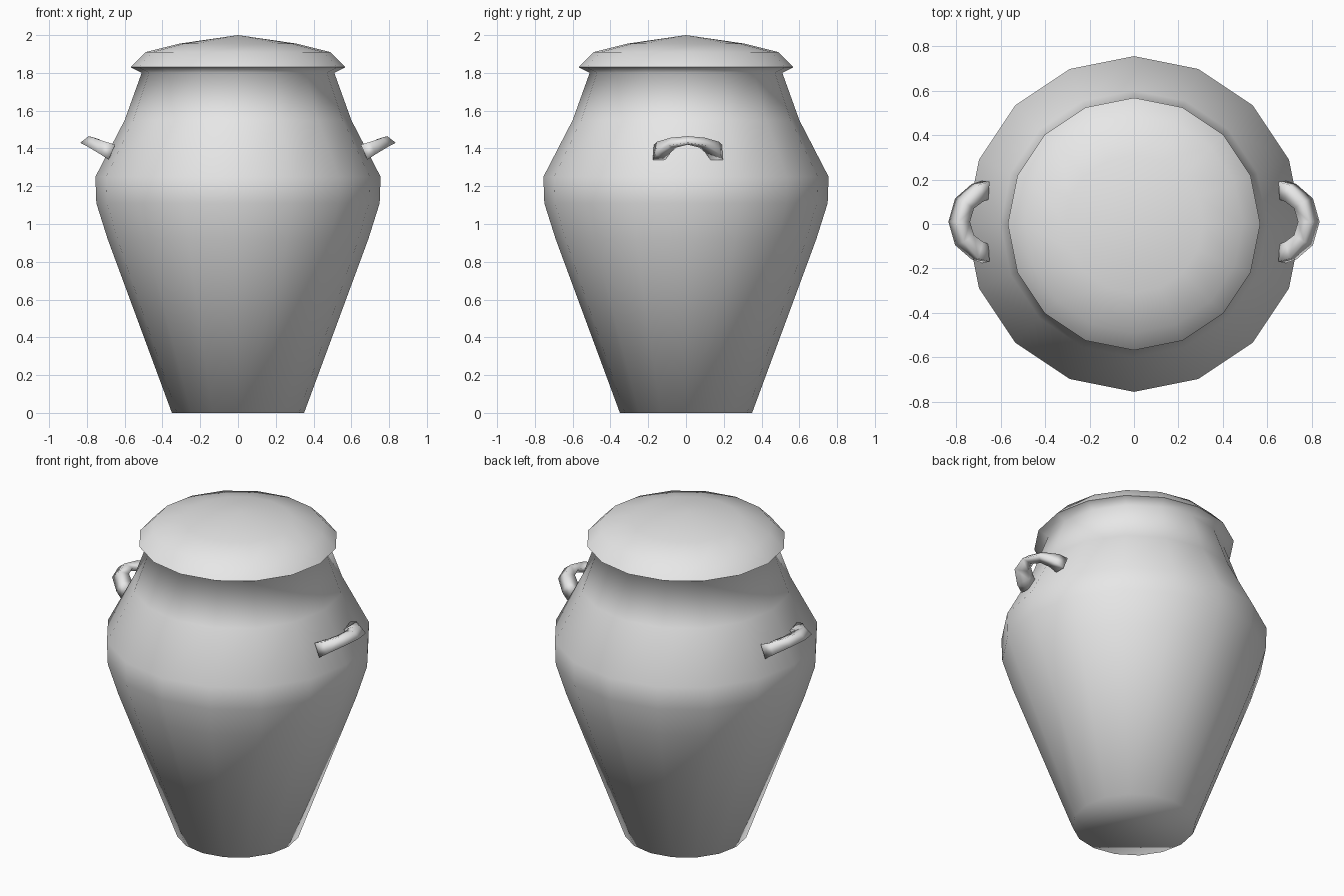
import bpy
import bmesh
from math import cos, sin, tau

SIDES = 16

if "Cube" in bpy.data.objects:
    bpy.data.objects.remove(bpy.data.objects["Cube"])

# The single clay colour
clay = bpy.data.materials.new("grey clay")
clay.use_nodes = True
colour = (0.8, 0.8, 0.8, 1)
clay.diffuse_color = colour
clay.node_tree.nodes["Principled BSDF"].inputs["Base Color"].default_value = colour


def finish(name, bm):
    """Turn a bmesh into a smooth-shaded object with the clay material."""
    bmesh.ops.recalc_face_normals(bm, faces=bm.faces)
    for face in bm.faces:
        face.smooth = True
    mesh = bpy.data.meshes.new(name)
    bm.to_mesh(mesh)
    bm.free()
    mesh.materials.append(clay)
    obj = bpy.data.objects.new(name, mesh)
    bpy.context.collection.objects.link(obj)
    return obj


def bridge(bm, ring_a, ring_b):
    """Join two closed rings of vertices with quads."""
    count = len(ring_a)
    for i in range(count):
        j = (i + 1) % count
        bm.faces.new((ring_a[i], ring_a[j], ring_b[j], ring_b[i]))


def lathe_rings(bm, profile):
    """Sweep a (radius, height) profile around z and return its rings."""
    rings = []
    for radius, height in profile:
        angles = [tau * i / SIDES for i in range(SIDES)]
        rings.append([bm.verts.new((radius * cos(a), radius * sin(a), height))
                      for a in angles])
    for lower, upper in zip(rings, rings[1:]):
        bridge(bm, lower, upper)
    return rings


# Jar: tapered belly, shoulder, neck and flared lip, with a closed base
bm = bmesh.new()
rings = lathe_rings(bm, [(0.35, 0), (0.69, 0.92), (0.75, 1.11), (0.755, 1.25),
                         (0.6, 1.55), (0.51, 1.8), (0.568, 1.83)])
bm.faces.new(rings[0])
finish("jar_body", bm)

# Lid: shallow faceted dome ending in a point
bm = bmesh.new()
rings = lathe_rings(bm, [(0.568, 1.83), (0.49, 1.91), (0.31, 1.955)])
peak = bm.verts.new((0, 0, 2))
for i in range(SIDES):
    bm.faces.new((rings[-1][i - 1], rings[-1][i], peak))
finish("lid", bm)

# Half of one handle, from its root to its middle; each section lists
# the top, outer, under and inner corners
HALF_HANDLE = [
    [(0.65, 0.18, 1.42), (0.685, 0.185, 1.34), (0.685, 0.12, 1.34), (0.655, 0.1, 1.4)],
    [(0.7, 0.165, 1.435), (0.73, 0.17, 1.37), (0.71, 0.09, 1.38), (0.68, 0.09, 1.42)],
    [(0.765, 0.09, 1.457), (0.805, 0.105, 1.415), (0.745, 0.06, 1.405), (0.72, 0.06, 1.44)],
    [(0.79, 0, 1.465), (0.835, 0, 1.43), (0.775, 0, 1.42), (0.738, 0, 1.45)],
]
HANDLE_SHIFT = 0.01


def build_handle(name, side):
    """Bridge the half sections and their reflection into a whole loop."""
    bm = bmesh.new()
    stations = [(s, 1) for s in HALF_HANDLE] + [(s, -1) for s in HALF_HANDLE[-2::-1]]
    loops = []
    for section, flip in stations:
        loops.append([bm.verts.new((side * x, flip * y + HANDLE_SHIFT, z))
                      for x, y, z in section])
    for first, second in zip(loops, loops[1:]):
        bridge(bm, first, second)
    bm.faces.new(loops[0])
    bm.faces.new(loops[-1])
    finish(name, bm)


for name, side in (("left_handle", 1), ("right_handle", -1)):
    build_handle(name, side)
